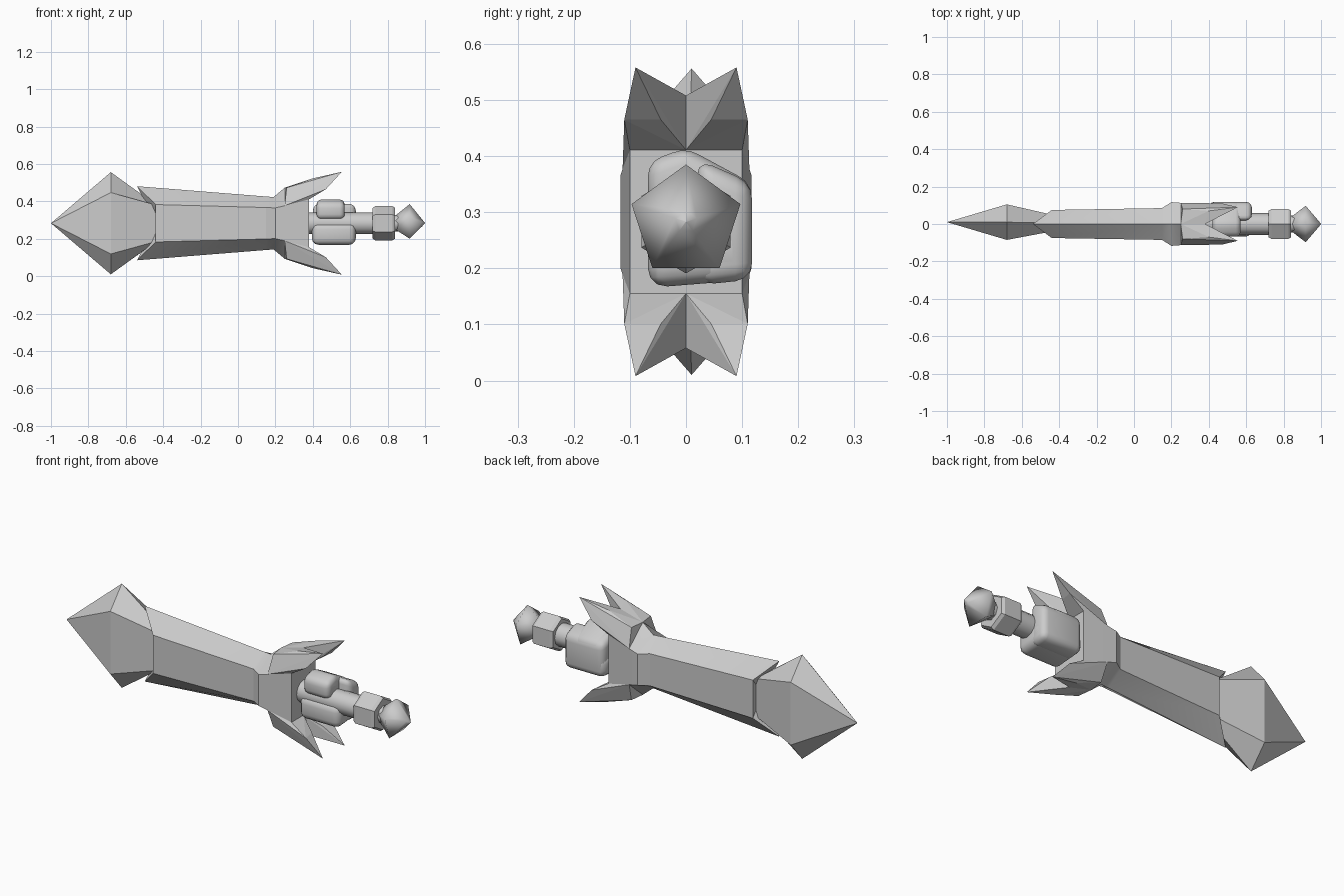
import bpy, bmesh, math
from mathutils import Vector

cube = bpy.data.objects.get("Cube")
if cube:
    bpy.data.objects.remove(cube, do_unlink=True)

ZC = 0.283  # height of the long axis

grey = bpy.data.materials.new("plain grey")
grey.use_nodes = True
grey.diffuse_color = (0.6, 0.6, 0.6, 1)
grey.node_tree.nodes["Principled BSDF"].inputs["Base Color"].default_value = (0.6, 0.6, 0.6, 1)


def finish(name, bm, angle=0, bevel=0):
    bmesh.ops.remove_doubles(bm, verts=bm.verts, dist=1e-5)
    bmesh.ops.recalc_face_normals(bm, faces=bm.faces)
    mesh = bpy.data.meshes.new(name)
    bm.to_mesh(mesh)
    bm.free()
    obj = bpy.data.objects.new(name, mesh)
    bpy.context.collection.objects.link(obj)
    mesh.materials.append(grey)
    bpy.ops.object.select_all(action='DESELECT')
    obj.select_set(True)
    bpy.context.view_layer.objects.active = obj
    if bevel:
        mod = obj.modifiers.new("round", 'BEVEL')
        mod.width, mod.segments = bevel, 3
        bpy.ops.object.modifier_apply(modifier=mod.name)
    if angle:
        bpy.ops.object.shade_smooth_by_angle(angle=math.radians(angle))
    return obj


def loft(name, rings, start, end, angle=0, bevel=0):
    """Skin rings of points and close both ends with a fan to a point."""
    bm = bmesh.new()
    loops = [[bm.verts.new(p) for p in ring] for ring in rings]
    n = len(loops[0])
    for a, b in zip(loops, loops[1:]):
        for i in range(n):
            j = (i + 1) % n
            bm.faces.new((a[i], a[j], b[j], b[i]))
    for loop, tip in ((loops[0], start), (loops[-1], end)):
        v = bm.verts.new(tip)
        for i in range(n):
            bm.faces.new((loop[i], loop[(i + 1) % n], v))
    return finish(name, bm, angle, bevel)


def hex_ring(side_x, ridge_x, half_y, half_z, ridge_z, y=0):
    return [(ridge_x, y, ZC + ridge_z), (side_x, y + half_y, ZC + half_z),
            (side_x, y + half_y, ZC - half_z), (ridge_x, y, ZC - ridge_z),
            (side_x, y - half_y, ZC - half_z), (side_x, y - half_y, ZC + half_z)]


def turned(name, sides, profile, angle=0):
    """Polygonal turning about the long axis, first corner upward."""
    rings = [[(x, r * math.sin(math.tau * i / sides), ZC + r * math.cos(math.tau * i / sides))
              for i in range(sides)] for x, r in profile]
    return loft(name, rings, (profile[0][0], 0, ZC), (profile[-1][0], 0, ZC), angle)


def hull(name, points, angle=0, bevel=0):
    bm = bmesh.new()
    for p in points:
        bm.verts.new(p)
    bmesh.ops.convex_hull(bm, input=bm.verts)
    bmesh.ops.dissolve_limit(bm, angle_limit=0.02, verts=bm.verts, edges=bm.edges)
    return finish(name, bm, angle, bevel)


def prism(name, x0, x1, profile, bevel):
    return hull(name, [(x, y, z) for x in (x0, x1) for y, z in profile], 60, bevel)


# Faceted spear tip
loft("blade_tip",
     [hex_ring(-0.68, -0.68, 0.095, 0.164, 0.273, 0.01),
      hex_ring(-0.44, -0.44, 0.045, 0.098, 0.10, 0.005)],
     (-1, 0.01, ZC), (-0.44, 0, ZC))

# Long six-sided body with a flared collar
loft("body",
     [hex_ring(-0.44, -0.54, 0.075, 0.10, 0.198),
      hex_ring(0.15, 0.15, 0.085, 0.084, 0.143),
      hex_ring(0.2, 0.19, 0.117, 0.082, 0.14),
      hex_ring(0.25, 0.25, 0.113, 0.094, 0.19),
      hex_ring(0.38, 0.38, 0.10, 0.128, 0.225)],
     (-0.44, 0, ZC), (0.38, 0, ZC), 25)

# Four curved horns on the collar, mirrored in y and z
horn = [(0.555, 0.09, 0.275), (0.47, 0.11, 0.182), (0.38, 0.10, 0.128),
        (0.38, 0, 0.128), (0.38, 0, 0.225), (0.40, 0.07, 0.24),
        (0.46, 0.045, 0.182), (0.25, 0.113, 0.094), (0.25, 0, 0.19),
        (0.26, 0.08, 0.19)]
for side, sy in (("left", 1), ("right", -1)):
    for level, sz in (("upper", 1), ("lower", -1)):
        hull(f"{level}_{side}_horn", [(x, y * sy, ZC + z * sz) for x, y, z in horn])

# Handle, six-sided ring and five-sided pommel
turned("handle", 12, [(0.36, 0.058), (0.9, 0.058)][:1] + [(0.73, 0.058)], 40)
turned("neck", 8, [(0.8, 0.045), (0.86, 0.045)], 50)
turned("ring", 6, [(0.72, 0.082), (0.735, 0.092), (0.825, 0.092), (0.84, 0.082)])
turned("pommel", 5, [(0.84, 0.04), (0.918, 0.102), (0.985, 0.02), (1.0, 0.001)], 80)

# Rounded grip wrapped around the handle, open at the front
prism("grip_upper", 0.42, 0.57,
      [(-0.068, 0.39), (0, 0.415), (0.117, 0.352), (0.117, 0.30), (-0.068, 0.305)], 0.03)
prism("grip_lower", 0.395, 0.63,
      [(-0.068, 0.285), (0.117, 0.285), (0.118, 0.18), (-0.068, 0.165)], 0.035)
prism("grip_back", 0.40, 0.63,
      [(0.02, 0.395), (0.118, 0.352), (0.118, 0.18), (0.02, 0.17)], 0.03)
